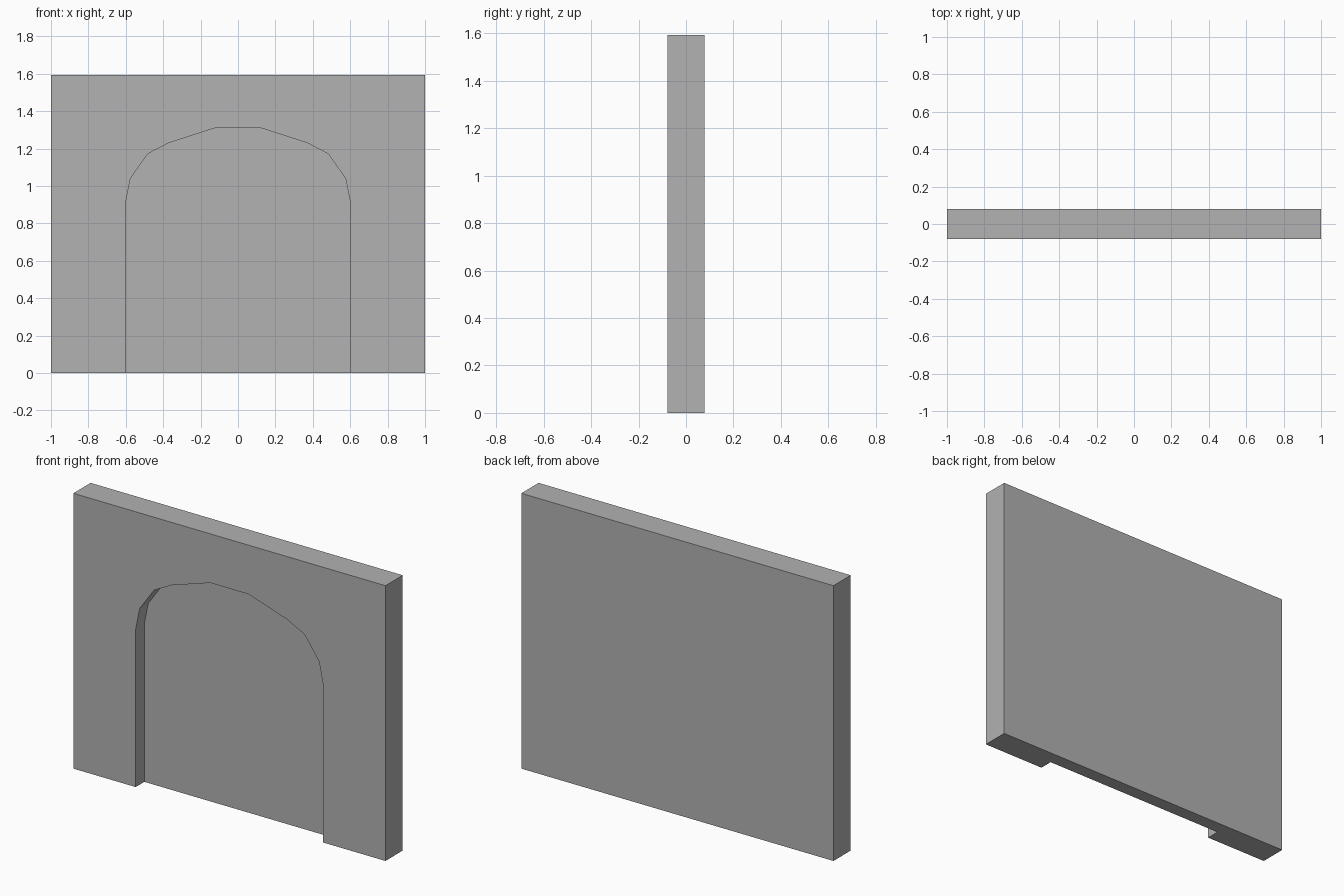
import bpy
import bmesh
from mathutils import Vector

if "Cube" in bpy.data.objects:
    bpy.data.objects.remove(bpy.data.objects["Cube"], do_unlink=True)

WIDTH, DEPTH, HEIGHT = 2.0, 0.158, 1.594

grey = bpy.data.materials.new("plain_grey")
grey.use_nodes = True
colour = (0.445, 0.445, 0.445, 1.0)
grey.diffuse_color = colour
grey.node_tree.nodes["Principled BSDF"].inputs["Base Color"].default_value = colour


def prism(name, outline, y_front, y_back):
    """Extrude an x-z outline along y into a closed solid."""
    bm = bmesh.new()
    face = bm.faces.new([bm.verts.new((x, y_front, z)) for x, z in outline])
    result = bmesh.ops.extrude_face_region(bm, geom=[face])
    moved = [v for v in result["geom"] if isinstance(v, bmesh.types.BMVert)]
    bmesh.ops.translate(bm, verts=moved, vec=Vector((0, y_back - y_front, 0)))
    bmesh.ops.recalc_face_normals(bm, faces=bm.faces)
    mesh = bpy.data.meshes.new(name)
    bm.to_mesh(mesh)
    bm.free()
    mesh.materials.append(grey)
    obj = bpy.data.objects.new(name, mesh)
    bpy.context.collection.objects.link(obj)
    return obj


# Wall slab
half = WIDTH / 2
wall = prism("arched_wall", [(-half, 0), (half, 0), (half, HEIGHT), (-half, HEIGHT)],
             -DEPTH / 2, DEPTH / 2)

# Arch outline: right half mirrored to the left, running past the floor
arch_half = [(0.6, -0.2), (0.6, 0.915), (0.575, 1.04), (0.482, 1.172),
             (0.37, 1.23), (0.122, 1.31)]
arch = arch_half + [(-x, z) for x, z in reversed(arch_half)]
cutter = prism("arch_cutter", arch, -DEPTH, 0.0)
cutter.hide_render = True

# Shallow recess cut halfway through the wall
cut = wall.modifiers.new("arch_recess", "BOOLEAN")
cut.operation = "DIFFERENCE"
cut.solver = "EXACT"
cut.object = cutter
bpy.context.view_layer.objects.active = wall
wall.select_set(True)
bpy.ops.object.modifier_apply(modifier=cut.name)
bpy.data.objects.remove(cutter, do_unlink=True)
